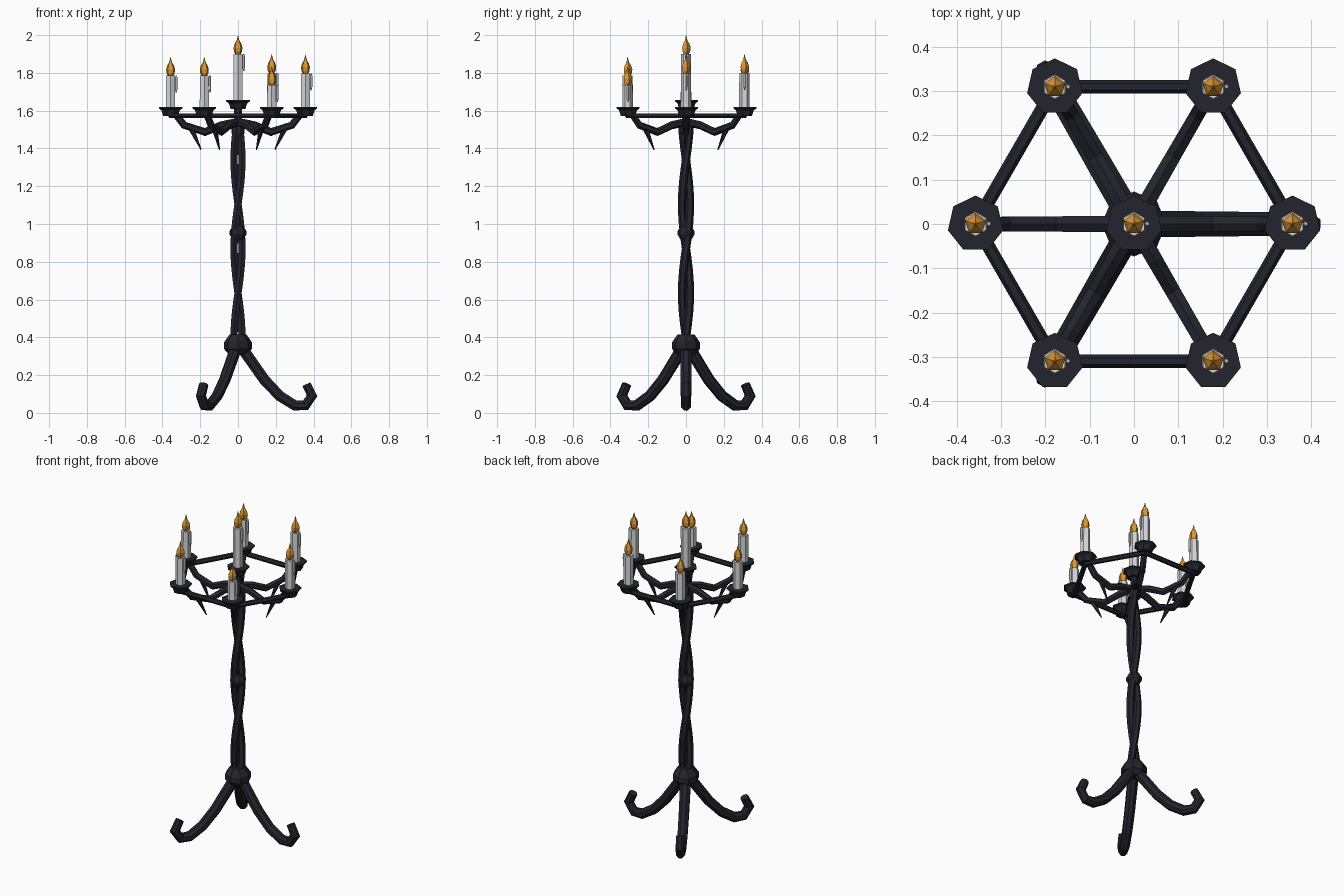
import bpy, bmesh, math
from mathutils import Vector

if "Cube" in bpy.data.objects:
    bpy.data.objects.remove(bpy.data.objects["Cube"])

def mat(name, col):
    m = bpy.data.materials.new(name)
    m.diffuse_color = (*col, 1)
    m.use_nodes = True
    m.node_tree.nodes["Principled BSDF"].inputs["Base Color"].default_value = m.diffuse_color
    return m

IRON = mat("dark_iron", (0.017, 0.017, 0.027))
WAX = mat("pale_wax", (0.68, 0.69, 0.70))
FIRE = mat("flame_orange", (0.72, 0.31, 0.035))
TAU = 2 * math.pi

def finish(bm, name, m):
    bmesh.ops.recalc_face_normals(bm, faces=bm.faces)
    me = bpy.data.meshes.new(name)
    bm.to_mesh(me)
    bm.free()
    me.materials.append(m)
    ob = bpy.data.objects.new(name, me)
    bpy.context.collection.objects.link(ob)
    return ob

def skin(rings, name, m):
    """Join equal rings of points and cap both ends."""
    bm = bmesh.new()
    vs = [[bm.verts.new(p) for p in r] for r in rings]
    n = len(vs[0])
    for a, b in zip(vs, vs[1:]):
        for i in range(n):
            j = (i + 1) % n
            bm.faces.new((a[i], a[j], b[j], b[i]))
    bm.faces.new(vs[0][::-1])
    bm.faces.new(vs[-1])
    return finish(bm, name, m)

def lathe(name, profile, sides, m, x=0, y=0, z=0):
    """Turned part from (radius, height) pairs, first corner towards +y."""
    rings = [[(x - r * math.sin(TAU * i / sides), y + r * math.cos(TAU * i / sides), z + h)
              for i in range(sides)] for r, h in profile]
    return skin(rings, name, m)

def tube(name, pts, radii, sides, m, side=None):
    """Sweep a polygon along a path; side = fixed sideways axis."""
    pts = [Vector(p) for p in pts]
    rings = []
    for k, p in enumerate(pts):
        t0 = (p - pts[k - 1]).normalized() if k else (pts[1] - p).normalized()
        t1 = (pts[k + 1] - p).normalized() if k < len(pts) - 1 else t0
        t = (t0 + t1).normalized()
        u = Vector(side or (1, 0, 0))
        u = (u - t * u.dot(t)).normalized()
        v = t.cross(u)
        mitre = 1 / max(0.75, t.dot(t0))
        rings.append([p + radii[k] * (u * math.cos(TAU * (i + .5) / sides)
                      + v * mitre * math.sin(TAU * (i + .5) / sides)) for i in range(sides)])
    return skin(rings, name, m)

def radial(path, a):
    return [(r * math.cos(a), r * math.sin(a), z) for r, z in path]

# column: two bars twisted round each other
for s in (0, math.pi):
    path = []
    for k in range(21):
        z = 0.36 + k * (1.53 - 0.36) / 20
        a = s + math.pi * (z - 0.40) / 0.47
        path.append((0.021 * math.cos(a), 0.021 * math.sin(a), z))
    tube("column_strand", path, [0.022] * 21, 6, IRON)

# collars and neck
lathe("base_knob", [(0.05, 0.31), (0.073, 0.338), (0.073, 0.375), (0.045, 0.415)], 8, IRON)
lathe("middle_knob", [(0.028, 0.915), (0.045, 0.945), (0.045, 0.962), (0.028, 0.99)], 8, IRON)
lathe("top_neck", [(0.036, 1.48), (0.034, 1.54), (0.02, 1.56), (0.022, 1.615)], 7, IRON)

# three legs with curled feet
LEG = [(0.02, 0.345), (0.14, 0.175), (0.22, 0.09), (0.30, 0.04),
       (0.357, 0.04), (0.392, 0.09), (0.362, 0.152)]
for k in range(3):
    a = TAU * k / 3
    tube("leg", radial(LEG, a), [0.032, 0.031, 0.03, 0.029, 0.027, 0.026, 0.025], 8, IRON,
         (-math.sin(a), math.cos(a), 0))

def candle(x, y, base, top):
    """Drip cup, candle, wax drip and flame."""
    lathe("drip_cup", [(0.04, base - 0.048), (0.05, base - 0.018), (0.064, base - 0.008),
                       (0.064, base)], 7, IRON, x, y)
    lathe("candle", [(0.028, base - 0.01), (0.027, top)], 6, WAX, x, y)
    lathe("wax_drip", [(0.003, top - 0.09), (0.007, top - 0.07), (0.007, top - 0.012),
                       (0.004, top)], 5, WAX, x + 0.03, y)
    lathe("flame", [(0.01, -0.008), (0.022, 0.012), (0.025, 0.033), (0.018, 0.056),
                    (0.008, 0.07), (0.0005, 0.1)], 5, FIRE, x, y, top)

# six arms with spikes, ring bars and outer candles
R = 0.357
TOPS = [1.797, 1.80, 1.785, 1.785, 1.785, 1.735]
ARM = [(0.0, 1.54), (0.09, 1.522), (0.175, 1.487), (0.285, 1.523), (0.345, 1.6)]
for k in range(6):
    a, b = TAU * k / 6, TAU * (k + 1) / 6
    side = (-math.sin(a), math.cos(a), 0)
    tube("arm", radial(ARM, a), [0.022, 0.021, 0.02, 0.019, 0.018], 6, IRON, side)
    tube("arm_spike", radial([(0.245, 1.50), (0.195, 1.393)], a), [0.015, 0.003], 5, IRON, side)
    x, y = R * math.cos(a), R * math.sin(a)
    tube("ring_bar", [(x, y, 1.573), (R * math.cos(b), R * math.sin(b), 1.573)],
         [0.015, 0.015], 6, IRON, (0, 0, 1))
    candle(x, y, 1.62, TOPS[k])

# raised centre candle
candle(0, 0, 1.657, 1.90)
